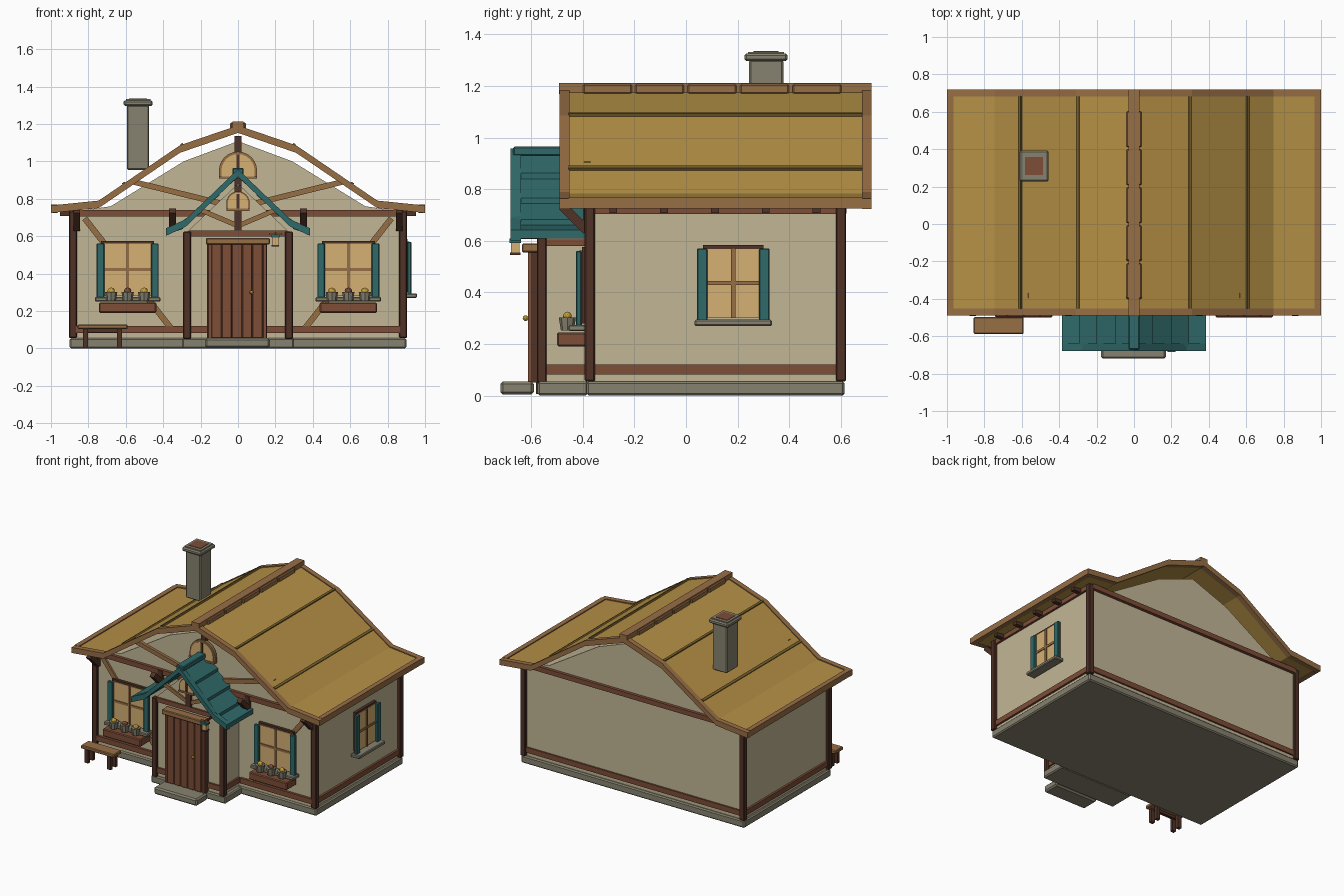
import bpy
import bmesh
import math
from mathutils import Vector

if "Cube" in bpy.data.objects:
    bpy.data.objects.remove(bpy.data.objects["Cube"], do_unlink=True)


def material(name, code):
    lin = [(int(code[i:i + 2], 16) / 255) ** 2.2 for i in (0, 2, 4)]
    m = bpy.data.materials.new(name)
    m.use_nodes = True
    m.diffuse_color = (*lin, 1)
    m.node_tree.nodes["Principled BSDF"].inputs["Base Color"].default_value = (*lin, 1)
    return m


CREAM = material("cream_plaster", "C1B594")
DARK = material("dark_timber", "51352A")
RED = material("red_timber", "7C4E3A")
LIGHT = material("light_timber", "966E47")
THATCH = material("golden_thatch", "B38F47")
SEAM = material("thatch_seam", "78602F")
TEAL = material("teal_paint", "336969")
STONE = material("grey_stone", "86816F")
GLOW = material("warm_glass", "D4AF72")
BLOOM = material("yellow_bloom", "C9A03C")


def prism(name, pts, a, b, mat, axis="y", bevel=0):
    """Extrude an outline: (x, z) along y, or (y, z) along x."""
    bm = bmesh.new()
    place = (lambda p, d: (p[0], d, p[1])) if axis == "y" else (lambda p, d: (d, p[0], p[1]))
    face = bm.faces.new([bm.verts.new(place(p, a)) for p in pts])
    ext = bmesh.ops.extrude_face_region(bm, geom=[face])
    shift = Vector((0, b - a, 0)) if axis == "y" else Vector((b - a, 0, 0))
    bmesh.ops.translate(bm, vec=shift, verts=[v for v in ext["geom"] if isinstance(v, bmesh.types.BMVert)])
    bmesh.ops.recalc_face_normals(bm, faces=bm.faces)
    mesh = bpy.data.meshes.new(name)
    bm.to_mesh(mesh)
    bm.free()
    mesh.materials.append(mat)
    ob = bpy.data.objects.new(name, mesh)
    bpy.context.collection.objects.link(ob)
    if bevel:
        mod = ob.modifiers.new("soft_edge", "BEVEL")
        mod.width, mod.segments = bevel, 1
    return ob


def box(name, x0, x1, y0, y1, z0, z1, mat, bevel=0):
    return prism(name, [(x0, z0), (x1, z0), (x1, z1), (x0, z1)], y0, y1, mat, bevel=bevel)


def beam(name, p, q, w, a, b, mat, axis="y"):
    p, q = Vector(p), Vector(q)
    n = (q - p).orthogonal().normalized() * w / 2
    return prism(name, [p + n, q + n, q - n, p - n], a, b, mat, axis)


def band(name, half, t, a, b, mat, drop=0):
    """Symmetric roof strip following half of a profile, from ridge to eave."""
    top = [(-x, z - drop) for x, z in reversed(half)] + [(x, z - drop) for x, z in half[1:]]
    return prism(name, top + [(x, z - t) for x, z in reversed(top)], a, b, mat)


def height(half, x):
    for (x0, z0), (x1, z1) in zip(half, half[1:]):
        if x <= x1:
            return z0 + (z1 - z0) * (x - x0) / (x1 - x0)
    return half[-1][1]


# Foundation and doorstep
box("foundation", -.9, .9, -.385, .615, 0, .055, STONE, .008)
box("porch_foundation", -.3, .3, -.575, -.38, 0, .055, STONE, .008)
box("doorstep", -.176, .17, -.72, -.59, .004, .055, STONE, .01)

# House body and porch body
slope = [(.88, .73), (.68, .76), (.29, 1.0)]
prism("house_walls", [(-.88, .05), (.88, .05)] + slope + [(0, 1.108)]
      + [(-x, z) for x, z in reversed(slope)], -.375, .6, CREAM)
prism("porch_walls", [(-.27, .05), (.27, .05), (.27, .625), (0, .88), (-.27, .625)],
      -.56, -.37, CREAM)

# Timber frame
for s in (-1, 1):
    for y in (-.373, .601):
        box("corner_post", s * .883 - .021, s * .883 + .021, y - .02, y + .02, .055, .735, DARK, .005)
    box("porch_post", s * .272 - .021, s * .272 + .021, -.578, -.54, .05, .625, DARK, .005)
    for name, z0, z1 in (("side_sill_beam", .082, .12), ("side_top_beam", .703, .735)):
        box(name, s * .883 - .012, s * .883 + .012, -.36, .59, z0, z1, RED)
    for name, z0, z1 in (("porch_sill_beam", .082, .12), ("porch_side_beam", .58, .605)):
        box(name, s * .273 - .01, s * .273 + .01, -.545, -.38, z0, z1, RED)
    for x0, x1, y in ((.29, .87, -.384), (.15, .26, -.565)):
        lo, hi = sorted((s * x0, s * x1))
        box("front_sill_beam", lo, hi, y - .008, y + .012, .082, .12, RED)
    beam("wall_brace", (s * .82, .695), (s * .36, .11), .032, -.389, -.37, LIGHT)
    beam("gable_brace", (s * .57, .893), (s * .01, .755), .03, -.395, -.37, LIGHT)
    beam("porch_gable_brace", (s * .2, .74), (0, .655), .026, -.57, -.55, LIGHT)
    for x in (.35, .862):
        beam("eave_bracket", (-.385, .64), (-.48, .735), .035, s * x - .018, s * x + .018, DARK, "x")
        box("bracket_foot", s * x - .018, s * x + .018, -.4, -.37, .63, .735, DARK)
    for i in range(5):
        y = -.282 + i * .197
        lo, hi = sorted((s * .88, s * .952))
        box("rafter_tail", lo, hi, y - .015, y + .015, .708, .745, DARK)
for y in (-.384, .61):
    box("end_top_beam", -.87, .87, y - .012, y + .012, .705, .74, RED)
box("back_sill_beam", -.87, .87, .59, .612, .082, .12, RED)
box("porch_front_beam", -.26, .26, -.572, -.55, .598, .63, RED)
box("gable_king_post", -.02, .02, -.4, -.37, .74, 1.135, DARK)
box("porch_king_post", -.02, .02, -.575, -.55, .63, .87, DARK)

# Main roof: thatch shell, barge boards, eave boards, ridge
ROOF = [(0, 1.192), (.31, 1.086), (.745, .79), (1.0, .764)]
band("thatch_roof", ROOF[:-1] + [(.975, .767)], .032, -.46, .69, THATCH, .007)
for a, b in ((-.49, -.452), (.682, .72)):
    band("barge_board", ROOF, .04, a, b, LIGHT)
for s in (-1, 1):
    lo, hi = sorted((s * .965, s))
    box("eave_board", lo, hi, -.455, .685, .725, .768, LIGHT)
    for x in (.3, .61):
        p = (s * (x - .007), height(ROOF, x - .007))
        q = (s * (x + .007), height(ROOF, x + .007))
        beam("thatch_seam", p, q, .012, -.455, .685, SEAM)
box("ridge_beam", -.03, .03, -.492, .72, 1.168, 1.212, LIGHT)
for i in range(5):
    y = -.4 + i * .203
    box("ridge_block", -.042, .042, y, y + .19, 1.168, 1.207, LIGHT, .006)

# Chimney
box("chimney_shaft", -.593, -.476, .245, .377, .955, 1.3, STONE, .006)
box("chimney_cap", -.612, -.457, .226, .394, 1.296, 1.326, STONE, .008)
box("chimney_rim", -.6, -.469, .24, .38, 1.32, 1.332, STONE)
box("chimney_opening", -.582, -.487, .262, .358, 1.325, 1.335, RED)

# Porch roof with stepped shingle rows
PORCH = [(0, .958), (.28, .69), (.385, .642)]
band("porch_roof_edge", PORCH, .04, -.68, -.64, TEAL)
steps = [0, .1, .2, .295, .385]
for s in (-1, 1):
    for x0, x1 in zip(steps, steps[1:]):
        za, zb = height(PORCH, x0), height(PORCH, x1)
        prism("porch_shingles", [(s * x0, za - .022), (s * x1, zb), (s * x1, zb - .034),
                                 (s * x0, za - .045)], -.655, -.37, TEAL)
box("porch_ridge", -.03, .03, -.67, -.37, .93, .965, TEAL, .005)


# Arched lights in both gables
def arch(name, r, z0, z1, y):
    def outline(k):
        curve = [(r * k * math.cos(t * math.pi / 12), z1 - r + r * k * math.sin(t * math.pi / 12))
                 for t in range(13)]
        return curve + [(-r * k, z0), (r * k, z0)]
    prism(name + "_frame", outline(1), y - .02, y, LIGHT)
    prism(name + "_glass", outline(.87), y - .025, y - .01, GLOW)
    box(name + "_mullion", -.008, .008, y - .031, y - .02, z0, z1 - .015, DARK)
    box(name + "_sill", -r, r, y - .032, y, z0, z0 + .012, LIGHT)


arch("gable_light", .102, .907, 1.052, -.39)
arch("porch_light", .062, .735, .84, -.568)

# Door
box("door_frame", -.165, .155, -.6, -.555, .05, .57, DARK)
for i in range(5):
    x = -.142 + i * .0548
    box("door_plank", x, x + .053, -.612, -.58, .055, .56, RED, .003)
for x in (-.158, .137):
    box("door_jamb", x, x + .016, -.612, -.58, .05, .56, RED)
box("door_lintel", -.172, .17, -.636, -.57, .555, .59, LIGHT, .005)


def ball(name, loc, r, mat, sx=1):
    bpy.ops.mesh.primitive_ico_sphere_add(subdivisions=2, radius=r, location=loc)
    ob = bpy.context.object
    ob.name = name
    ob.scale.x = sx
    ob.data.materials.append(mat)


ball("door_knob", (.072, -.622, .3), .011, BLOOM)


# Windows with shutters and sill; side=True puts them on the +x wall
def window(u, hw, z0, z1, face, side):
    def part(name, u0, u1, d0, d1, a, b, mat, bevel=0):
        if side:
            box(name, face + d0, face + d1, u + u0, u + u1, a, b, mat, bevel)
        else:
            box(name, u + u0, u + u1, -face - d1, -face - d0, a, b, mat, bevel)
    mid = (z0 + z1) / 2
    part("window_frame", -hw - .012, hw + .012, 0, .02, z0, z1 + .012, DARK)
    part("window_glass", -hw, hw, .01, .024, z0, z1 - .003, GLOW)
    part("window_mullion", -.008, .008, .02, .031, z0, z1, LIGHT)
    part("window_crossbar", -hw, hw, .02, .03, mid - .008, mid + .008, LIGHT)
    for s in (-1, 1):
        a, b = sorted((s * (hw - .005), s * (hw + .036)))
        part("shutter", a, b, .02, .042, z0 - .015, z1 - .002, TEAL, .004)
    part("window_sill", -hw - .045, hw + .045, 0, .072, z0 - .03, z0 - .006, STONE, .005)


window(.183, .105, .3, .572, .885, True)
for x in (-.59, .59):
    window(x, .13, .28, .563, .384, False)
    box("flower_box", x - .153, x + .153, -.5, -.385, .19, .245, RED, .006)
    for i, bloom in enumerate((BLOOM, RED, BLOOM)):
        px = x + (i - 1) * .088
        bpy.ops.mesh.primitive_cone_add(vertices=8, radius1=.025, radius2=.033, depth=.05,
                                        location=(px, -.46, .277))
        bpy.context.object.name = "flower_pot"
        bpy.context.object.data.materials.append(STONE)
        ball("flower", (px, -.46, .308), .017, bloom, 1.2)

# Lantern beside the door
box("lantern_arm", .165, .235, -.668, -.656, .605, .617, LIGHT)
box("lantern_bracket", .194, .206, -.67, -.55, .607, .619, DARK)
box("lantern_cap", .178, .222, -.684, -.64, .592, .608, TEAL)
box("lantern_glass", .184, .216, -.678, -.646, .553, .593, GLOW)
box("lantern_base", .18, .22, -.682, -.642, .545, .554, DARK)

# Bench
box("bench_seat", -.857, -.59, -.587, -.498, .103, .128, LIGHT, .005)
box("bench_rail", -.82, -.63, -.55, -.535, .085, .105, DARK)
for x in (-.815, -.633):
    for y in (-.57, -.515):
        box("bench_leg", x - .014, x + .014, y - .012, y + .012, .006, .105, DARK)
